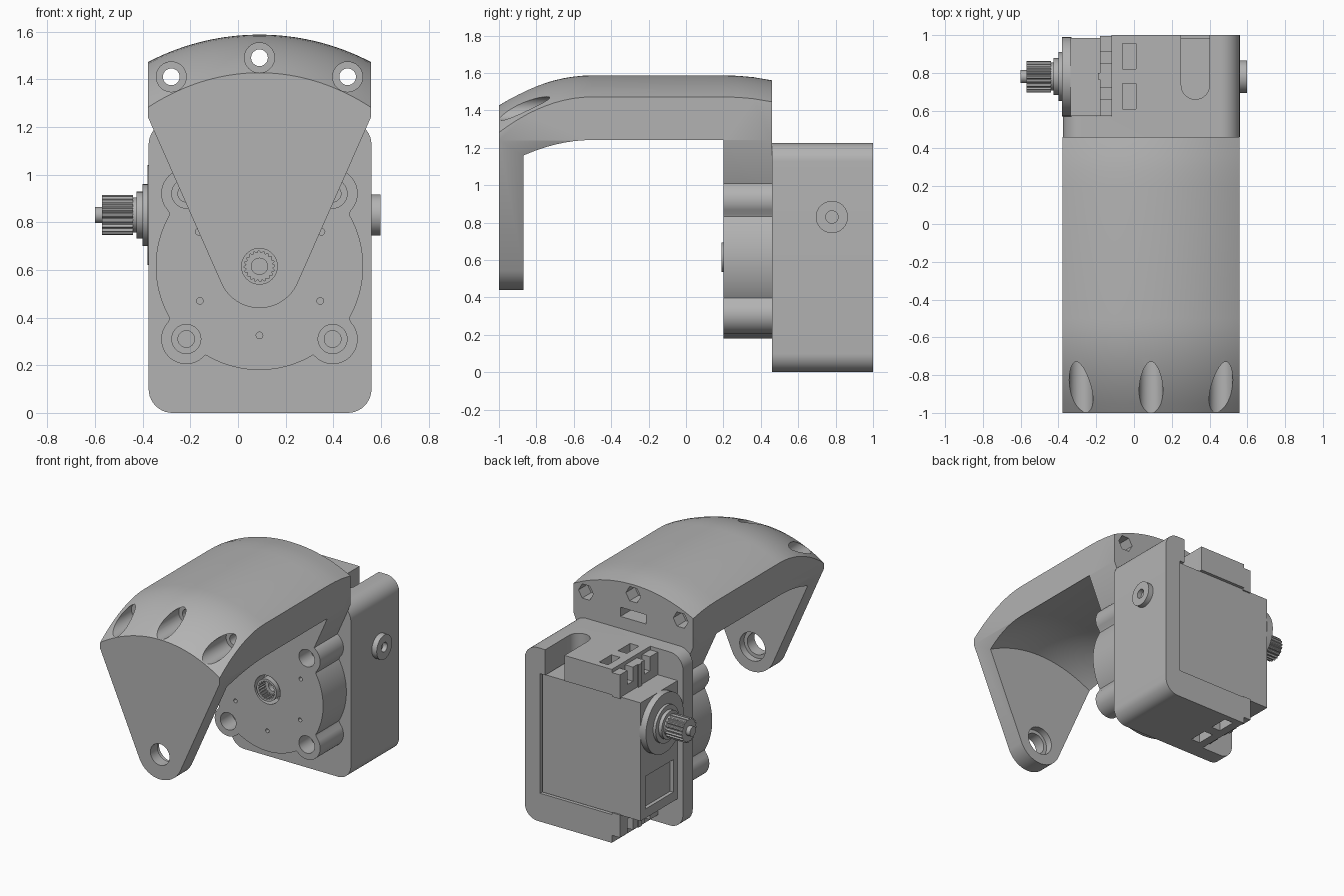
import bpy, bmesh, math

old = bpy.data.objects.get("Cube")
if old:
    bpy.data.objects.remove(old, do_unlink=True)

grey = bpy.data.materials.new("plain grey")
grey.use_nodes = True
grey.diffuse_color = (0.45, 0.45, 0.45, 1)
grey.node_tree.nodes["Principled BSDF"].inputs["Base Color"].default_value = (0.45, 0.45, 0.45, 1)

CX, CZ = 0.09, 0.615        # gearbox axis
SY, SZ = 0.78, 0.83         # servo shaft axis
HALF = 0.4675               # half width of the bracket


def loft(name, loops):
    """Closed solid through matching point loops."""
    bm = bmesh.new()
    rings = [[bm.verts.new(p) for p in loop] for loop in loops]
    n = len(rings[0])
    for a, b in zip(rings, rings[1:]):
        for i in range(n):
            j = (i + 1) % n
            bm.faces.new((a[i], a[j], b[j], b[i]))
    bm.faces.new(rings[0])
    bm.faces.new(rings[-1])
    bmesh.ops.recalc_face_normals(bm, faces=bm.faces)
    mesh = bpy.data.meshes.new(name)
    bm.to_mesh(mesh)
    bm.free()
    mesh.materials.append(grey)
    obj = bpy.data.objects.new(name, mesh)
    bpy.context.scene.collection.objects.link(obj)
    return obj


def prism(name, pts, axis, lo, hi):
    """Extrude a flat outline along one axis."""
    place = {"X": lambda p, t: (t, p[0], p[1]),
             "Y": lambda p, t: (p[0], t, p[1]),
             "Z": lambda p, t: (p[0], p[1], t)}[axis]
    return loft(name, [[place(p, t) for p in pts] for t in (lo, hi)])


def box(name, x, y, z):
    return prism(name, [(x[0], y[0]), (x[1], y[0]), (x[1], y[1]), (x[0], y[1])], "Z", *z)


def arc(c, r, start, end, n):
    return [(c[0] + r * math.cos(a), c[1] + r * math.sin(a))
            for a in (math.radians(start + (end - start) * i / n) for i in range(n + 1))]


def rod(name, c, r, axis, lo, hi, n=40):
    return prism(name, arc(c, r, 0, 360, n)[:-1], axis, lo, hi)


def gear(c, r, depth, teeth):
    return [(c[0] + q * math.cos(a), c[1] + q * math.sin(a))
            for i in range(teeth * 4)
            for a, q in [(i * math.tau / (teeth * 4), r if i % 4 < 2 else r - depth)]]


def cut(target, cutters):
    """Subtract the cutters, apply, then discard them."""
    for c in cutters:
        mod = target.modifiers.new("cut", "BOOLEAN")
        mod.operation, mod.solver, mod.object = "DIFFERENCE", "EXACT", c
        c.hide_render = True
    bpy.context.view_layer.update()
    dg = bpy.context.evaluated_depsgraph_get()
    mesh = bpy.data.meshes.new_from_object(target.evaluated_get(dg))
    target.modifiers.clear()
    target.data = mesh
    for c in cutters:
        bpy.data.objects.remove(c, do_unlink=True)


# Arched bracket: wedge outline, trimmed by a curved roof and hollowed below
def roof(x, y):
    dx, radius = x - CX, 1.008
    z = 1.587 - radius + math.sqrt(radius ** 2 - dx ** 2)
    if y < -0.5:
        z -= ((-0.5 - y) / 0.5) ** 2 * (0.16 + 0.03 * (dx / HALF) ** 2)
    if y > 0.2:
        z -= 0.025 * ((y - 0.2) / 0.26) ** 2
    return z


def roof_cutter(ys, shift, flat):
    xs = [CX - 0.6 + 1.2 * i / 48 for i in range(49)]
    return loft("roof_cutter", [[(x, y, roof(x, y) + shift) for x in xs]
                                + [(xs[-1], y, flat), (xs[0], y, flat)] for y in ys])


def lobe_drills():
    cutters = []
    for sx in (-1, 1):
        for sz in (-1, 1):
            c = (CX + sx * 0.307, CZ + sz * 0.305)
            cutters += [rod("drill", c, 0.061, "Y", 0.1, 0.33),
                        rod("drill", c, 0.035, "Y", 0.3, 0.42)]
    return cutters


tip = math.degrees(math.atan2(0.625, HALF) - math.acos(0.175 / math.hypot(0.625, HALF)))
wedge = arc((CX, CZ), 0.175, tip, -180 - tip, 32)
wedge += [(CX - HALF, 1.24), (CX - HALF, 1.8), (CX + HALF, 1.8), (CX + HALF, 1.24)]
bracket = prism("arched_bracket", wedge, "Y", -1, 0.46)
front_ys = [-1.05 + 0.05 * i for i in range(12)]
tools = [roof_cutter(front_ys + [0.2, 0.28, 0.36, 0.5], 0, 2),
         roof_cutter([-0.87] + front_ys[4:] + [0.2], -0.23, -0.5),
         box("web_trim", (-0.6, 0.8), (0.19, 0.6), (0, 0.95)),
         box("cable_window", (CX - 0.1, CX + 0.1), (0.1, 0.6), (1.31, 1.375)),
         rod("pivot_hole", (CX, CZ), 0.075, "Y", -1.1, -0.8),
         rod("pivot_recess", (CX, CZ), 0.1, "Y", -0.92, -0.8)]
for dx, z in ((-0.37, 1.41), (0, 1.49), (0.37, 1.41)):
    c = (CX + dx, z)
    tools += [rod("screw_head", c, 0.063, "Y", -1.1, -0.7),
              rod("screw_hole", c, 0.035, "Y", -0.8, 0.6),
              rod("nut_pocket", c, 0.058, "Y", 0.36, 0.6, 6)]
cut(bracket, tools + lobe_drills())

# Gearbox: round body with four screw lobes
outline = []
for i in range(288):
    a = math.tau * i / 288
    r = 0.435
    for sx in (-1, 1):
        for sz in (-1, 1):
            d = a - math.atan2(sz * 0.305, sx * 0.307)
            gap = 0.105 ** 2 - (0.433 * math.sin(d)) ** 2
            if gap > 0 and math.cos(d) > 0:
                r = max(r, 0.433 * math.cos(d) + math.sqrt(gap))
    outline.append((CX + r * math.cos(a), CZ + r * math.sin(a)))
gearbox = prism("gearbox", outline, "Y", 0.2, 0.46)
pins = [(-0.25, 0.45 - CZ + 0.02), (0.255, -0.145), (0, -0.29), (-0.255, 0.145), (0.26, 0.145)]
cut(gearbox, [rod("hub_pocket", (CX, CZ), 0.1, "Y", 0.1, 0.3)] + lobe_drills()
    + [rod("pin_hole", (CX + x, CZ + z), 0.014, "Y", 0.1, 0.26, 16) for x, z in pins])

hub = rod("output_hub", (CX, CZ), 0.078, "Y", 0.19, 0.32)
cut(hub, [prism("spline", gear((CX, CZ), 0.064, 0.008, 20), "Y", 0.1, 0.26),
          rod("bore", (CX, CZ), 0.034, "Y", 0.2, 0.3)])

# Housing: rounded block opened at the back and one side
x0, x1, z1, rad = -0.375, 0.56, 1.225, 0.1
corners = [((x1 - rad, rad), -90), ((x1 - rad, z1 - rad), 0),
           ((x0 + rad, z1 - rad), 90), ((x0 + rad, rad), 180)]
frame = [p for c, a in corners for p in arc(c, rad, a, a + 90, 10)]
housing = prism("housing", frame, "Y", 0.46, 1)
tools = [box("side_opening", (-0.6, -0.12), (0.57, 1.2), (-0.2, 1.5)),
         box("cavity", (-0.3, 0.44), (0.57, 1.2), (0.2, 1.045)),
         prism("cable_slot", arc((0.325, 0.735), 0.075, 180, 360, 16) + [(0.4, 1.2), (0.25, 1.2)],
               "Z", 0.9, 1.4)]
for y in (0.61, 0.82):
    for z in ((1.1, 1.4), (-0.2, 0.12)):
        tools.append(box("nut_slot", (-0.06, 0.01), (y, y + 0.135), z))
cut(housing, tools)

pivot = rod("pivot_boss", (SY, SZ), 0.086, "X", 0.55, 0.598)
cut(pivot, [rod("bore", (SY, SZ), 0.033, "X", 0.565, 0.7)])

# Servo motor: body, mounting ears, stepped output shaft
body = box("servo_body", (-0.335, 0.43), (0.572, 0.985), (0.205, 1.04))
cut(body, [box("label_recess", (-0.5, -0.31), (0.62, 0.93), (0.27, 0.5))])
parts = [body]
for name, zs, notch in (("upper_ear", (1.03, 1.2), (1.1, 1.4)),
                        ("lower_ear", (0.05, 0.21), (-0.2, 0.15))):
    ear = box(name, (-0.18, -0.12), (0.572, 0.995), zs)
    cut(ear, [box("notch", (-0.3, 0), (y, y + 0.06), notch) for y in (0.66, 0.85)])
    rib = box(name + "_rib", (-0.19, -0.17), (0.765, 0.8), zs)
for name, r, lo, hi in (("servo_boss", 0.21, -0.38, -0.33), ("shaft_collar", 0.13, -0.4, -0.37),
                        ("shaft_bearing", 0.098, -0.425, -0.39), ("shaft_neck", 0.074, -0.445, -0.42),
                        ("shaft_tip", 0.034, -0.6, -0.56)):
    rod(name, (SY, SZ), r, "X", lo, hi)
prism("shaft_spline", gear((SY, SZ), 0.084, 0.009, 20), "X", -0.57, -0.44)

# Smooth shading with sharp edges kept
bpy.ops.object.select_all(action="DESELECT")
for obj in bpy.context.scene.objects:
    if obj.type == "MESH":
        obj.select_set(True)
        bpy.context.view_layer.objects.active = obj
bpy.ops.object.shade_smooth_by_angle(angle=math.radians(25))
